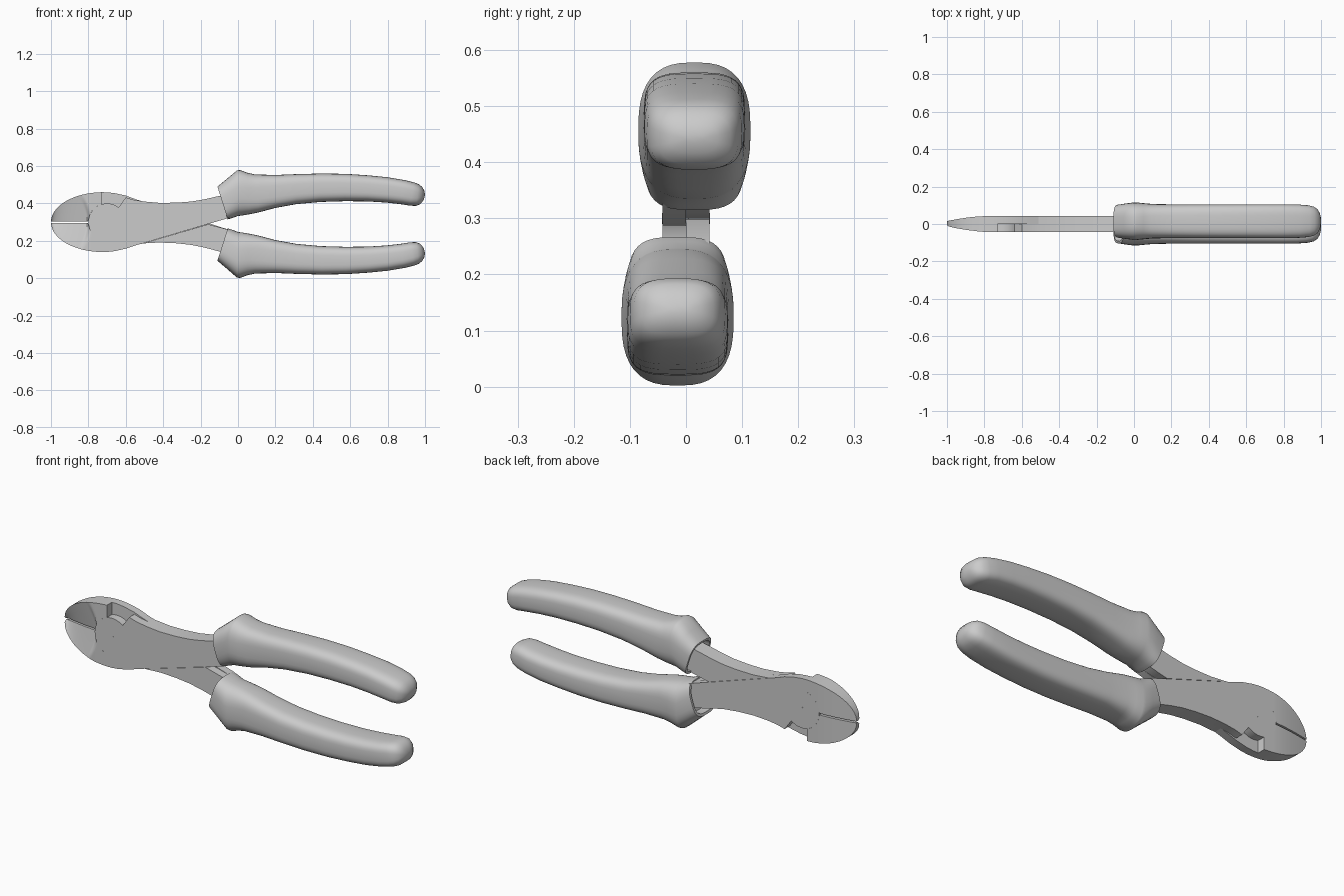
import bpy, bmesh, math

if "Cube" in bpy.data.objects:
    bpy.data.objects.remove(bpy.data.objects["Cube"])

PX, PZ, T = -0.70, 0.30, 0.042      # pivot position, half thickness of steel
R = 0.10                            # joint radius


def flip(v):
    """Half turn about the long axis: turns one plier half into the other."""
    x, y, z = v
    c = 0.30 - 0.01 * min(1, max(0, (x + 0.6) / 0.6))
    return (x, -y, 2 * c - z)


def make(name, verts, faces, other=False, angle=35):
    me = bpy.data.meshes.new(name)
    me.from_pydata([flip(v) for v in verts] if other else verts, [], faces)
    bm = bmesh.new()
    bm.from_mesh(me)
    bmesh.ops.remove_doubles(bm, verts=bm.verts, dist=1e-5)
    bmesh.ops.recalc_face_normals(bm, faces=bm.faces)
    bm.to_mesh(me)
    bm.free()
    ob = bpy.data.objects.new(name, me)
    bpy.context.collection.objects.link(ob)
    bpy.ops.object.select_all(action='DESELECT')
    ob.select_set(True)
    bpy.context.view_layer.objects.active = ob
    bpy.ops.object.shade_smooth_by_angle(angle=math.radians(angle))
    return ob


def plate(name, pts, y0, y1, other):
    n = len(pts)
    verts = [(x, y, z) for y in (y0, y1) for x, z in pts]
    faces = [tuple(range(n)), tuple(range(2 * n - 1, n - 1, -1))]
    faces += [(i, (i + 1) % n, n + (i + 1) % n, n + i) for i in range(n)]
    make(name, verts, faces, other)


def loft(name, rings, other, angle=35):
    n = len(rings[0])
    faces = [(k * n + i, k * n + (i + 1) % n, (k + 1) * n + (i + 1) % n, (k + 1) * n + i)
             for k in range(len(rings) - 1) for i in range(n)]
    faces += [tuple(range(n)), tuple(range((len(rings) - 1) * n, len(rings) * n))]
    make(name, [v for r in rings for v in r], faces, other, angle)


# Jaw: sections along x, outer edge elliptical, front face ground to a cutting edge
def jaw(name, side):
    rings = []
    M, N = 14, 60
    for i in range(N + 1):
        x = -0.999 + 0.269 * (i / N)
        outer = max(0.012, 0.16 * math.sqrt(max(0, 1 - ((-0.72 - x) / 0.28) ** 2)))
        inner = max(0.004, math.sqrt(max(0, R * R - (x - PX) ** 2)))
        u = min(1, (x + 1) / 0.22)
        half = 0.016 + (T - 0.016) * math.sin(u * math.pi / 2)
        front, back = [], []
        for j in range(M + 1):
            d = inner + (outer - inner) * j / M
            edge = -0.785 - 0.05 * (d / 0.15) ** 2
            ramp = min(1, max(0, (edge - x) / 0.02))
            cut = min(0.028, 1.5 * half) * (1 - d / (outer + 0.01)) * ramp
            front.append((x, -half + cut, PZ + side * d))
            back.append((x, half, PZ + side * d))
        rings.append(front + back[::-1])
    loft(name, rings, False, 30)


jaw("lower_jaw", -1)
jaw("upper_jaw", 1)

# Steel halves: a front lap with the joint disc, and the full-thickness arm behind it
arm_top = [(0.05, 0.40), (0.05, 0.47), (-0.1, 0.44), (-0.18, 0.422), (-0.25, 0.41),
           (-0.33, 0.404), (-0.42, 0.403), (-0.5, 0.41)]
arc = [(PX + R * math.cos(math.radians(52 + k * 200.5 / 24)),
        PZ + R * math.sin(math.radians(52 + k * 200.5 / 24))) for k in range(25)]
lap = [(-0.73, 0.14), (-0.7, 0.1405), (-0.66, 0.145), (-0.6, 0.158), (-0.55, 0.175),
       (-0.16, 0.29), (-0.05, 0.322)] + arm_top + [(-0.56, 0.42), (-0.6, 0.432)] + arc
arm = [(-0.51, 0.411), (-0.16, 0.297), (-0.05, 0.322)] + arm_top


# Rubber grip: (top x, top z, bottom x, bottom z, half width, squareness)
sections = [(-0.11, 0.49, -0.055, 0.315, 0.088, 3.2), (-0.055, 0.535, -0.03, 0.322, 0.095, 2.9),
            (-0.005, 0.577, 0.0, 0.333, 0.1, 2.7), (0.012, 0.578, 0.02, 0.335, 0.1, 2.7),
            (0.05, 0.564, 0.06, 0.342, 0.096, 2.9), (0.09, 0.555, 0.11, 0.352, 0.092, 3.2),
            (0.2, 0.552, 0.2, 0.376, 0.09, 3.4), (0.32, 0.557, 0.31, 0.396, 0.09, 3.4),
            (0.45, 0.56, 0.44, 0.408, 0.09, 3.4), (0.58, 0.558, 0.57, 0.412, 0.09, 3.4),
            (0.70, 0.55, 0.69, 0.411, 0.09, 3.4), (0.80, 0.54, 0.79, 0.405, 0.09, 3.4),
            (0.89, 0.525, 0.87, 0.396, 0.089, 3.3), (0.94, 0.513, 0.92, 0.388, 0.085, 3.2),
            (0.966, 0.503, 0.953, 0.387, 0.078, 3.0), (0.985, 0.488, 0.976, 0.397, 0.064, 2.8),
            (0.996, 0.468, 0.991, 0.416, 0.042, 2.5), (1.0, 0.45, 0.998, 0.435, 0.018, 2.2)]


def ring(s, scale=1, push=0, n=40):
    tx, tz, bx, bz, w, e = s
    out = []
    for k in range(n):
        a = 2 * math.pi * k / n
        c, q = math.cos(a), math.sin(a)
        y = math.copysign(abs(c) ** (2 / e), c) * w * scale
        f = math.copysign(abs(q) ** (2 / e), q) * scale / 2
        out.append(((tx + bx) / 2 + f * (tx - bx) + push, 0.015 + y, (tz + bz) / 2 + f * (tz - bz)))
    return out


for label, other in (("upper", False), ("lower", True)):
    plate(label + "_lever_lap", lap, -T, 0.0, other)
    plate(label + "_lever_arm", arm, 0.0, T, other)
    mouth = [ring(sections[0], 0.84, 0.04), ring(sections[0], 0.86)]
    loft(label + "_grip", mouth + [ring(s) for s in sections], other, 40)

# Pivot pin through the joint
pin = [[(PX + 0.01 * math.cos(k * math.pi / 8), y, PZ + 0.01 * math.sin(k * math.pi / 8))
        for k in range(16)] for y in (-T - 0.001, T + 0.001)]
loft("pivot_pin", pin, False)
